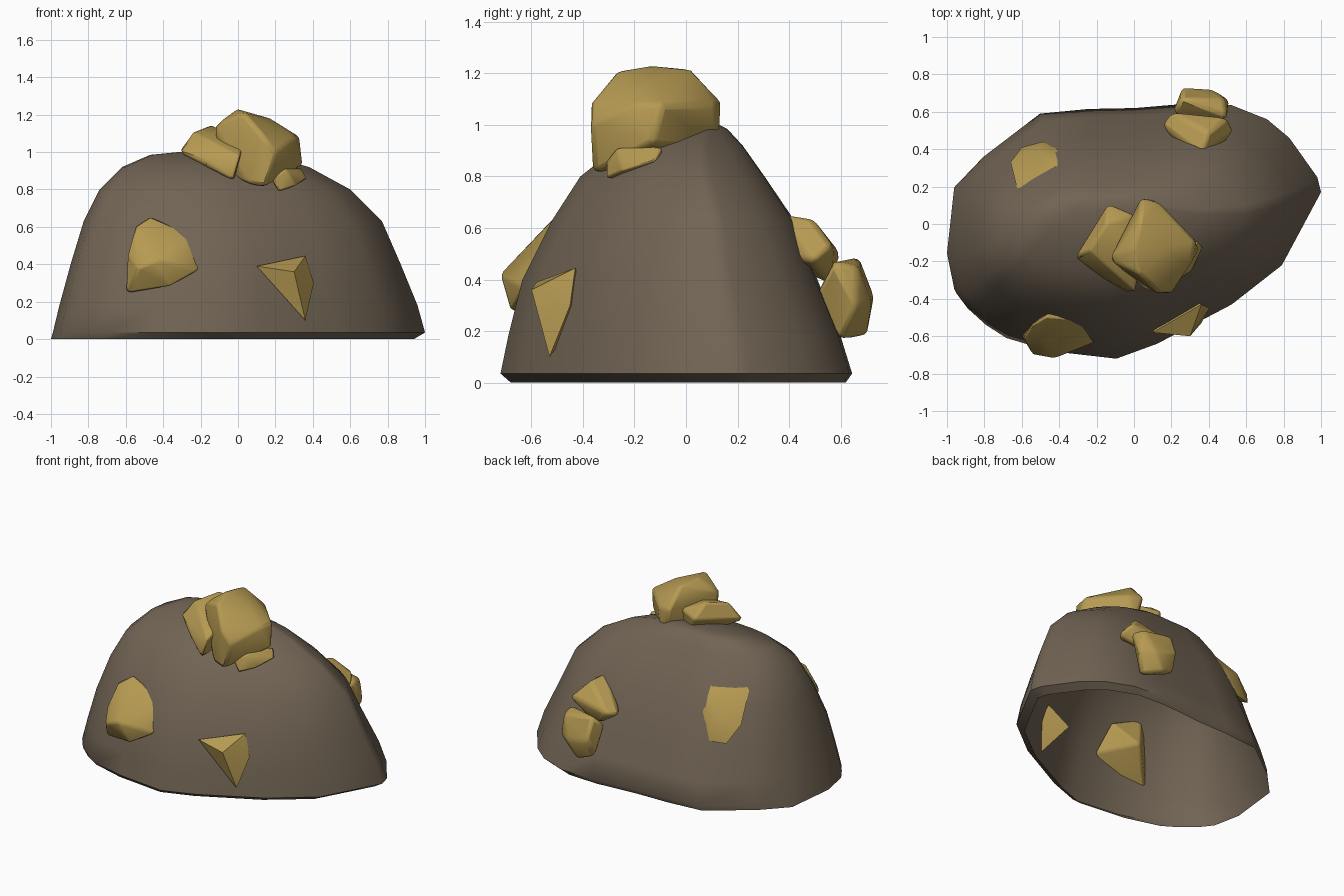
import bpy, bmesh, math


def material(name, rgb):
    m = bpy.data.materials.new(name)
    m.diffuse_color = (*rgb, 1)
    return m


STONE = material("brown stone", (0.165, 0.127, 0.088))
GOLD = material("dull gold", (0.47, 0.325, 0.085))


def finish(bm, name, mat, angle):
    bmesh.ops.recalc_face_normals(bm, faces=bm.faces)
    me = bpy.data.meshes.new(name)
    bm.to_mesh(me)
    bm.free()
    ob = bpy.data.objects.new(name, me)
    bpy.context.collection.objects.link(ob)
    me.materials.append(mat)
    bpy.ops.object.select_all(action='DESELECT')
    ob.select_set(True)
    bpy.context.view_layer.objects.active = ob
    bpy.ops.object.shade_smooth_by_angle(angle=math.radians(angle))
    return ob


# Mound: one ground outline, fitted to a shrinking box at each height, open below
outline = [(-1, -.17), (-.96, -.37), (-.9, -.45), (-.8, -.54), (-.69, -.61),
           (-.45, -.68), (-.1, -.72), (.12, -.64), (.52, -.43), (.79, -.22),
           (1, .17), (.98, .25), (.83, .46), (.71, .56), (.52, .635),
           (.3, .645), (0, .62), (-.25, .615), (-.51, .59), (-.8, .37), (-.96, .2)]
# z, left, right, front, back
levels = [(0, -1, .94, -.68, .62), (.035, -.99, 1, -.72, .645),
          (.18, -.955, .96, -.69, .60), (.40, -.895, .87, -.635, .51),
          (.63, -.825, .77, -.52, .42), (.80, -.74, .60, -.41, .305),
          (.92, -.62, .38, -.26, .22), (.985, -.47, .14, -.06, .16),
          (1.0, -.32, .04, .04, .13)]
bm = bmesh.new()
rings = []
for z, x0, x1, y0, y1 in levels:
    rings.append([bm.verts.new((x0 + (x + 1) / 2 * (x1 - x0),
                                y0 + (y + .72) / 1.365 * (y1 - y0), z))
                  for x, y in outline])
n = len(outline)
for a, b in zip(rings, rings[1:]):
    for i in range(n):
        j = (i + 1) % n
        bm.faces.new((a[i], a[j], b[j], b[i]))
bm.faces.new(rings[-1])
finish(bm, "rock_mound", STONE, 50)


# Gold chunks: convex lumps from a few corner points, edges softened
def nugget(name, corners, soft=.02):
    bm = bmesh.new()
    for c in corners:
        bm.verts.new(c)
    hull = bmesh.ops.convex_hull(bm, input=bm.verts)
    bmesh.ops.delete(bm, geom=[v for v in bm.verts if not v.link_faces], context='VERTS')
    bmesh.ops.dissolve_limit(bm, angle_limit=math.radians(8), verts=bm.verts, edges=bm.edges)
    ob = finish(bm, name, GOLD, 40)
    if soft:
        mod = ob.modifiers.new("soft edges", 'BEVEL')
        mod.width = soft
        mod.segments = 2
        mod.limit_method = 'ANGLE'
        mod.angle_limit = math.radians(25)


# Cluster on the summit
nugget("summit_nugget_large", [
    (0, -.13, 1.235), (.03, .02, 1.22), (.17, -.13, 1.18), (.03, -.27, 1.21),
    (-.13, -.19, 1.14), (.04, .14, 1.09), (.14, .11, 1.08), (.33, -.09, 1.08),
    (.31, -.2, 1.08), (.13, -.37, 1.09), (.2, -.37, 1.0), (.35, -.13, .93),
    (.14, -.36, .81), (.05, -.34, .83), (.1, .13, .9), (-.1, -.15, .9)])
nugget("summit_nugget_side", [
    (-.32, -.18, 1.0), (-.24, -.14, 1.11), (-.15, 0, 1.145), (-.14, .11, 1.06),
    (0, .05, 1.08), (.04, -.2, 1.06), (-.03, -.37, .85), (.01, -.36, .98),
    (-.17, -.29, .95), (0, 0, .85)])
nugget("summit_nugget_small", [
    (.18, -.31, .86), (.22, -.31, .79), (.37, -.12, .86), (.34, -.09, .915),
    (.26, -.27, .91), (.2, -.2, .91), (.31, -.25, .82), (.2, -.1, .8)], .01)

# Nuggets set in the front slope
nugget("front_left_nugget", [
    (-.6, -.6, .24), (-.59, -.6, .46), (-.55, -.54, .61), (-.47, -.49, .66),
    (-.24, -.51, .56), (-.2, -.63, .37), (-.36, -.68, .28), (-.43, -.72, .42),
    (-.54, -.7, .38), (-.4, -.42, .42)], .015)
nugget("front_right_nugget", [
    (.1, -.58, .39), (.36, -.43, .445), (.405, -.45, .3), (.36, -.53, .1),
    (.3, -.6, .36), (.22, -.38, .3)], 0)

# Nuggets set in the back slope
nugget("back_left_nugget", [
    (-.62, .17, .76), (-.41, .31, .75), (-.41, .40, .6), (-.49, .44, .43),
    (-.6, .41, .43), (-.66, .33, .55), (-.52, .40, .62), (-.48, .15, .55)], 0)
nugget("back_right_upper_nugget", [
    (.36, .37, .66), (.14, .53, .48), (.2, .6, .5), (.5, .57, .53),
    (.54, .49, .47), (.4, .49, .64), (.3, .56, .38), (.33, .3, .5)])
nugget("back_right_lower_nugget", [
    (.21, .6, .42), (.25, .67, .49), (.5, .57, .47), (.48, .67, .45),
    (.26, .73, .34), (.42, .72, .3), (.51, .66, .3), (.24, .67, .21),
    (.45, .6, .16), (.35, .7, .18), (.35, .48, .3)])
